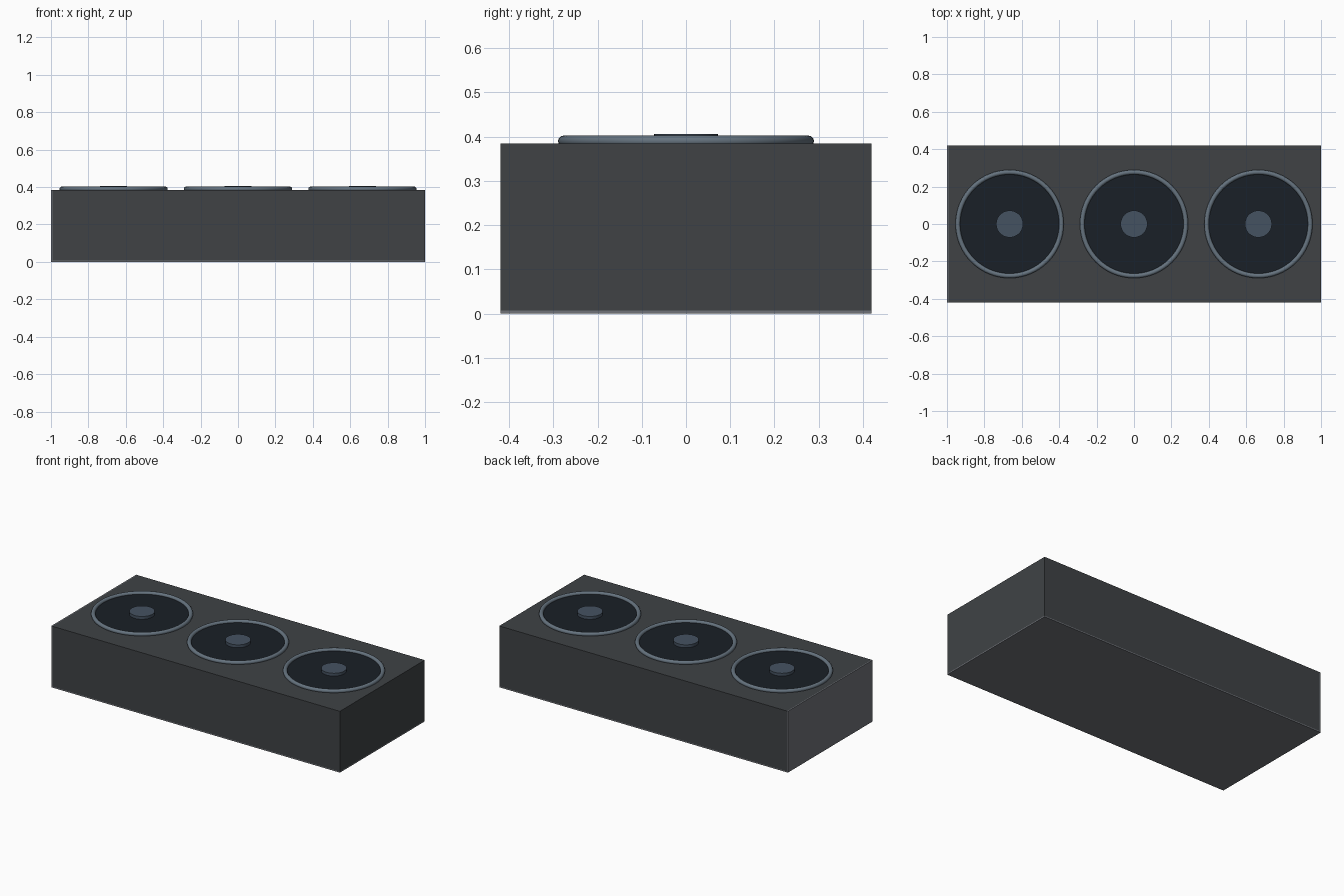
import bpy
from math import radians

if "Cube" in bpy.data.objects:
    bpy.data.objects.remove(bpy.data.objects["Cube"])


def material(name, rgb):
    m = bpy.data.materials.new(name)
    m.diffuse_color = (*rgb, 1)
    m.use_nodes = True
    m.node_tree.nodes["Principled BSDF"].inputs["Base Color"].default_value = m.diffuse_color
    return m


SHELL = material("shell_grey", (0.05, 0.055, 0.06))
PLATE = material("plate_grey", (0.16, 0.17, 0.19))
BLACK = material("fan_black", (0.01, 0.014, 0.02))
STEEL = material("ring_steel", (0.13, 0.17, 0.21))
HUB = material("hub_blue", (0.06, 0.085, 0.12))


def finish(name, mat, smooth=False):
    ob = bpy.context.object
    ob.name = name
    ob.data.materials.append(mat)
    if smooth:
        bpy.ops.object.shade_smooth_by_angle(angle=radians(35))
    return ob


def box(name, lo, hi, mat):
    bpy.ops.mesh.primitive_cube_add(size=1, location=[(a + b) / 2 for a, b in zip(lo, hi)])
    bpy.context.object.scale = [b - a for a, b in zip(lo, hi)]
    bpy.ops.object.transform_apply(location=False, rotation=False, scale=True)
    finish(name, mat)


def disc(name, x, r, z0, z1, mat):
    bpy.ops.mesh.primitive_cylinder_add(vertices=48, radius=r, depth=z1 - z0,
                                        location=(x, 0, (z0 + z1) / 2))
    finish(name, mat, True)


# Shell, base plate and end bracket
box("shell", (-0.993, -0.42, 0.007), (1, 0.42, 0.384), SHELL)
box("base_plate", (-1, -0.42, 0), (1, 0.42, 0.007), PLATE)
box("end_bracket", (-1, -0.42, 0.007), (-0.993, 0.42, 0.384), PLATE)

# Three fans: dark well, raised rim and hub
for i, x in enumerate((-0.665, 0, 0.665)):
    disc(f"fan_disc_{i}", x, 0.272, 0.375, 0.388, BLACK)
    disc(f"fan_hub_{i}", x, 0.072, 0.38, 0.406, HUB)
    bpy.ops.mesh.primitive_torus_add(major_segments=64, minor_segments=12, major_radius=0.277,
                                     minor_radius=0.0125, location=(x, 0, 0.390))
    finish(f"fan_rim_{i}", STEEL, True)
